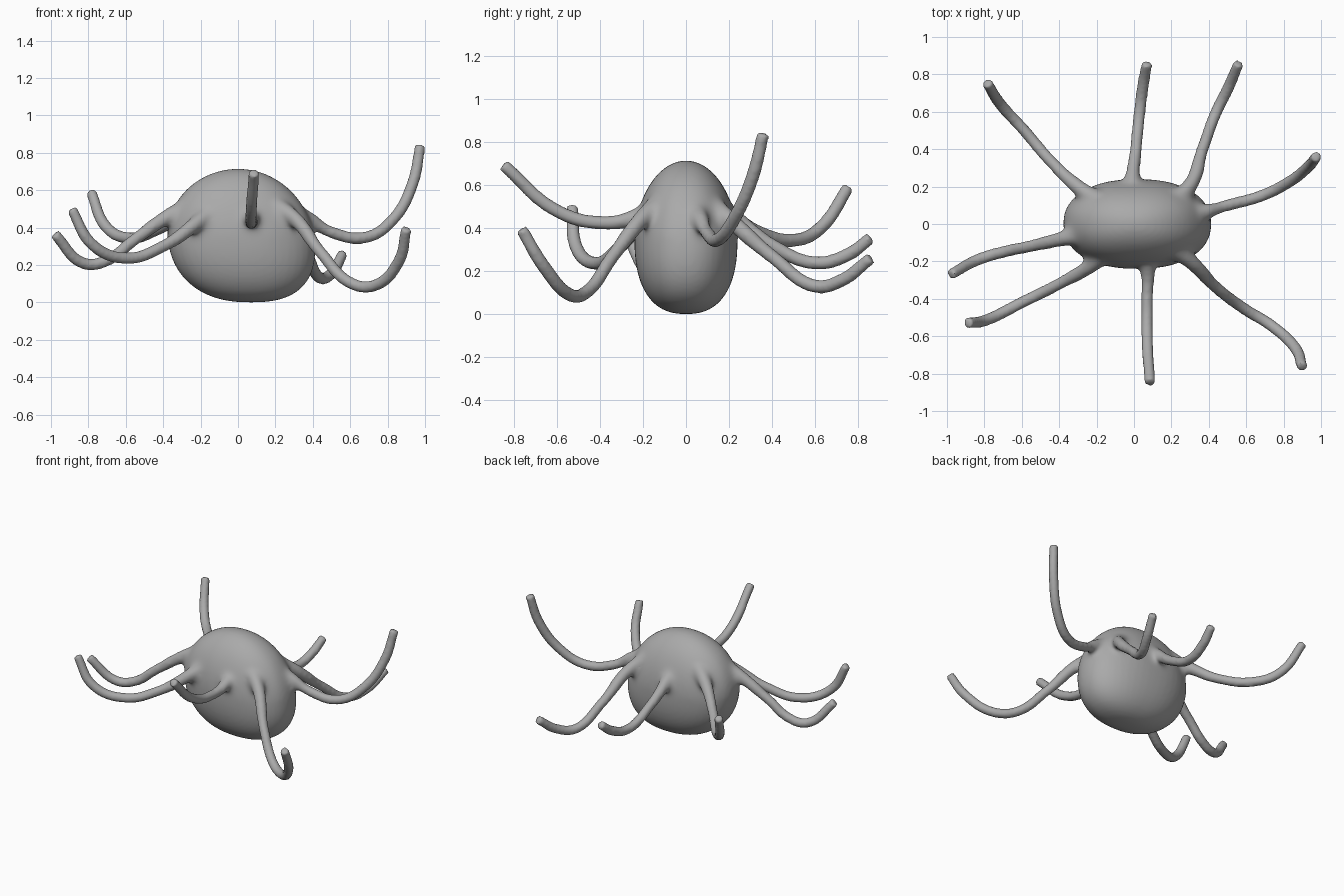
import bpy, bmesh, math
from mathutils import Vector

if "Cube" in bpy.data.objects:
    bpy.data.objects.remove(bpy.data.objects["Cube"], do_unlink=True)

grey = bpy.data.materials.new("plain grey")
grey.use_nodes = True
grey.diffuse_color = (0.4, 0.4, 0.4, 1)
grey.node_tree.nodes["Principled BSDF"].inputs["Base Color"].default_value = (0.4, 0.4, 0.4, 1)

roots = []  # where each tentacle leaves the body


def make_body():
    """Shape a sphere into a wide, slightly squared sac with a fuller lower half."""
    bm = bmesh.new()
    bmesh.ops.create_uvsphere(bm, u_segments=48, v_segments=32, radius=1)
    for v in bm.verts:
        x, y, u = v.co
        flat = math.hypot(x, y)
        if flat > 1e-5:
            squared = (abs(x) ** 2.25 + abs(y) ** 2.25) ** (1 / 2.25)
            power = 2.45 if u < 0 else 2.0
            swell = (1 - abs(u) ** power) ** (1 / power) / squared
            if u > 0:
                swell *= 1 - .05 * u
            x, y = x * swell, y * swell
        shift = .015 - .035 * u + .02 * u * u
        v.co = (shift + .393 * x, .24 * y, .357 + .357 * u)
    mesh = bpy.data.meshes.new("body")
    bm.to_mesh(mesh)
    bm.free()
    obj = bpy.data.objects.new("body", mesh)
    bpy.context.collection.objects.link(obj)
    return obj


def make_tentacle(name, path):
    """Sweep a round tube that thickens where it leaves the body."""
    x, y, z = path[0]
    roots.append(Vector(path[0]))
    points = [(x * .55, y * .55, z + .07)] + path
    radii = [1.8, 1.4] + [1.0] * (len(points) - 3) + [.93]
    curve = bpy.data.curves.new(name, 'CURVE')
    curve.dimensions = '3D'
    curve.bevel_depth = .032
    curve.bevel_resolution = 4
    curve.use_fill_caps = True
    spline = curve.splines.new('BEZIER')
    spline.resolution_u = 12
    spline.radius_interpolation = 'EASE'
    spline.bezier_points.add(len(points) - 1)
    for p, co, r in zip(spline.bezier_points, points, radii):
        p.co = co
        p.radius = r
        p.handle_left_type = p.handle_right_type = 'AUTO'
    obj = bpy.data.objects.new(name, curve)
    bpy.context.collection.objects.link(obj)
    return obj


# Each path runs from the body outwards to the raised tip
body = make_body()
back = [
    make_tentacle("back_tentacle", [
        (-.01, .21, .46), (.01, .40, .32), (.03, .60, .238), (.05, .75, .275), (.07, .86, .355)]),
    make_tentacle("back_left_tentacle", [
        (.28, .18, .46), (.37, .41, .26), (.44, .60, .13), (.50, .72, .155), (.56, .86, .26)]),
    make_tentacle("back_right_tentacle", [
        (-.29, .19, .48), (-.44, .33, .385), (-.60, .515, .345), (-.71, .635, .41),
        (-.785, .755, .59)]),
]
sides = [
    make_tentacle("left_tentacle", [
        (.36, .06, .455), (.50, .10, .375), (.68, .15, .347), (.83, .225, .445),
        (.935, .31, .64), (.975, .36, .84)]),
    make_tentacle("right_tentacle", [
        (-.34, -.07, .48), (-.56, -.12, .33), (-.70, -.15, .225), (-.82, -.185, .207),
        (-.98, -.27, .365)]),
]
front = [
    make_tentacle("front_tentacle", [
        (.07, -.21, .46), (.07, -.40, .425), (.07, -.60, .48), (.085, -.85, .695)]),
    make_tentacle("front_left_tentacle", [
        (.29, -.19, .46), (.44, -.34, .27), (.60, -.46, .105), (.73, -.54, .09),
        (.86, -.66, .22), (.90, -.765, .395)]),
    make_tentacle("front_right_tentacle", [
        (-.20, -.20, .44), (-.40, -.32, .30), (-.60, -.42, .236), (-.78, -.51, .31),
        (-.89, -.53, .50)]),
]

# Turn everything into mesh and join it into a single creature
bpy.ops.object.select_all(action='DESELECT')
for obj in [body] + back + sides + front:
    obj.select_set(True)
bpy.context.view_layer.objects.active = body
bpy.ops.object.convert(target='MESH')
bpy.ops.object.join()
creature = bpy.context.view_layer.objects.active
creature.name = "tentacled_body"

# Fuse the parts into one skin
weld = creature.modifiers.new("close caps", 'WELD')
weld.merge_threshold = .0002
skin = creature.modifiers.new("fuse", 'REMESH')
skin.mode = 'VOXEL'
skin.voxel_size = .012
bpy.ops.object.convert(target='MESH')

# Melt the tentacle roots into the body, then soften the whole skin
joint = creature.vertex_groups.new(name="joints")
for v in creature.data.vertices:
    nearest = min((v.co - root).length for root in roots)
    if nearest < .17:
        joint.add([v.index], min(1, (.17 - nearest) / .08), 'REPLACE')
melt = creature.modifiers.new("melt joints", 'SMOOTH')
melt.vertex_group = joint.name
melt.factor = .5
melt.iterations = 30
soften = creature.modifiers.new("soften", 'SMOOTH')
soften.factor = .5
soften.iterations = 6
bpy.ops.object.convert(target='MESH')

creature.data.materials.clear()
creature.data.materials.append(grey)
bpy.ops.object.shade_smooth()
